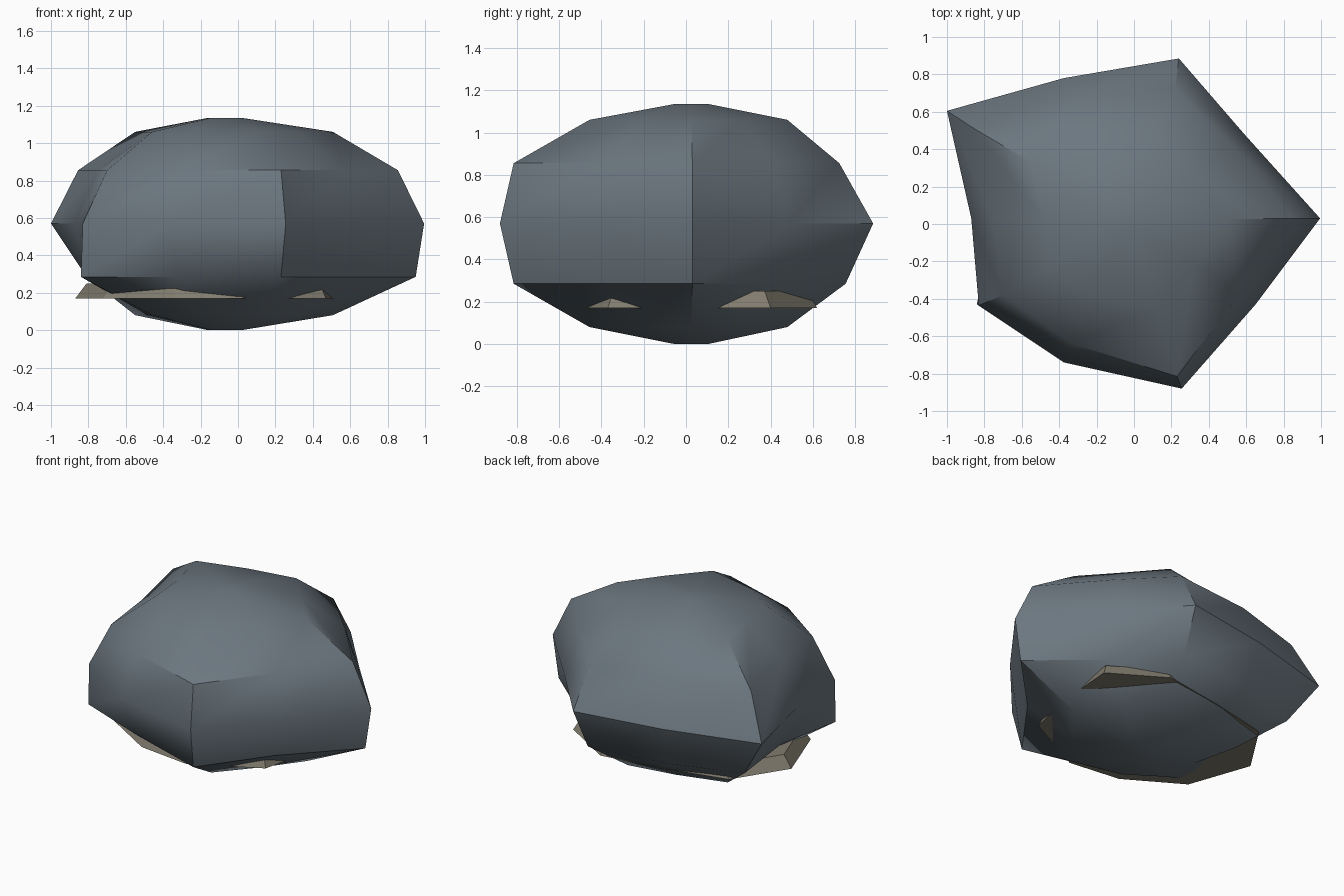
import bpy, bmesh, math

if "Cube" in bpy.data.objects:
    bpy.data.objects.remove(bpy.data.objects["Cube"])


def material(name, rgb):
    m = bpy.data.materials.new(name)
    m.diffuse_color = (*rgb, 1)
    m.use_nodes = True
    m.node_tree.nodes["Principled BSDF"].inputs["Base Color"].default_value = m.diffuse_color
    return m


def loft(name, rings, mat, smooth=None):
    """Skin a stack of (z, [(x, y), ...]) rings and cap both ends."""
    bm = bmesh.new()
    rows = [[bm.verts.new((x, y, z)) for x, y in pts] for z, pts in rings]
    for lo, hi in zip(rows, rows[1:]):
        n = len(lo)
        for i in range(n):
            j = (i + 1) % n
            bm.faces.new((lo[i], lo[j], hi[j], hi[i]))
    bm.faces.new(rows[0][::-1])
    bm.faces.new(rows[-1])
    bmesh.ops.recalc_face_normals(bm, faces=bm.faces[:])
    me = bpy.data.meshes.new(name)
    bm.to_mesh(me)
    bm.free()
    me.materials.append(mat)
    ob = bpy.data.objects.new(name, me)
    bpy.context.collection.objects.link(ob)
    if smooth:
        bpy.ops.object.select_all(action='DESELECT')
        ob.select_set(True)
        bpy.context.view_layer.objects.active = ob
        bpy.ops.object.shade_smooth_by_angle(angle=math.radians(smooth))
    return ob


def scaled(pts, s, ox=0, oy=0):
    return [(x * s + ox, y * s + oy) for x, y in pts]


slate = material("slate grey", (0.15, 0.185, 0.215))
sand = material("sandy grey", (0.22, 0.20, 0.155))

# Boulder: five-cornered rings, each corner followed by a mid-side point
equator = [(0.995, 0.03), (0.59, 0.48), (0.24, 0.885), (-0.375, 0.78),
           (-1.0, 0.605), (-0.87, 0.03), (-0.83, -0.435), (-0.375, -0.74),
           (0.255, -0.88), (0.65, -0.43)]
upper = [(0.855, 0.03), (0.52, 0.42), (0.22, 0.725), (-0.33, 0.67),
         (-0.855, 0.51), (-0.75, 0.03), (-0.70, -0.38), (-0.33, -0.64),
         (0.23, -0.815), (0.56, -0.38)]
lower = [(0.95, 0.03), (0.51, 0.41), (0.22, 0.755), (-0.33, 0.68),
         (-0.81, 0.52), (-0.75, 0.03), (-0.84, -0.43), (-0.33, -0.63),
         (0.23, -0.815), (0.55, -0.38)]
shoulder = scaled(equator, 0.53, -0.02, 0.01)
pole = scaled(equator, 0.09, -0.07, 0.025)
loft("boulder", [(0, pole), (0.08, shoulder), (0.285, lower), (0.57, equator),
                 (0.855, upper), (1.06, shoulder), (1.135, pole)], slate, 38)

# Sandy ledge: irregular bevelled slab poking out of the boulder's base
ledge = [(0.55, 0.0), (0.58, 0.40), (0.22, 0.62), (-0.22, 0.55), (-0.64, 0.45),
         (-0.87, 0.095), (-0.72, -0.33), (-0.345, -0.555), (0.02, -0.60),
         (0.47, -0.37)]
loft("ledge", [(0.17, ledge), (0.25, scaled(ledge, 0.93))], sand)
